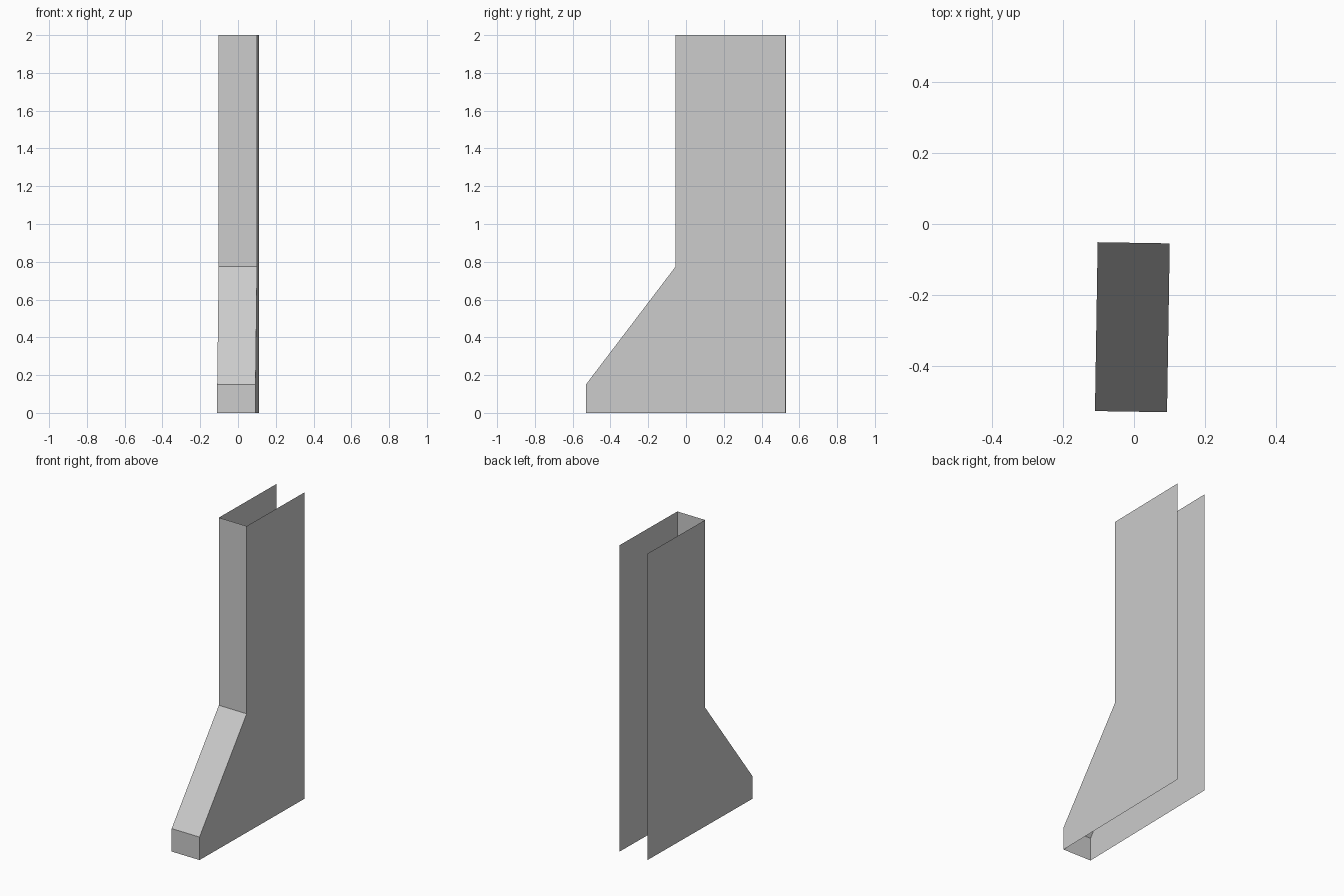
import bpy
from mathutils import Matrix

if "Cube" in bpy.data.objects:
    bpy.data.objects.remove(bpy.data.objects["Cube"])

HALF_WIDTH = 0.1015
YAW = Matrix.Rotation(-0.016, 4, 'Z')   # the whole shell is turned very slightly

# Side outline (y, z): the front edge from floor to top, then the open back edge
FRONT = [(-0.5285, 0.0), (-0.5285, 0.15), (-0.053, 0.775), (-0.053, 2.0)]
BACK = [(0.5285, 2.0), (0.5285, 0.0)]

grey = bpy.data.materials.new("light_grey")
grey.diffuse_color = (0.604, 0.604, 0.604, 1.0)
grey.use_nodes = True
grey.node_tree.nodes["Principled BSDF"].inputs["Base Color"].default_value = grey.diffuse_color


def add_part(name, verts, faces):
    mesh = bpy.data.meshes.new(name)
    mesh.from_pydata(verts, [], faces)
    mesh.transform(YAW)
    mesh.materials.append(grey)
    mesh.update()
    obj = bpy.data.objects.new(name, mesh)
    bpy.context.collection.objects.link(obj)
    return obj


# Thin side panels, mirrored, with normals facing outwards
for name, side in (("left_panel", -1), ("right_panel", 1)):
    outline = [(side * HALF_WIDTH, y, z) for y, z in FRONT + BACK]
    order = list(range(len(outline)))
    add_part(name, outline, [order if side < 0 else order[::-1]])

# Front strip: toe, slope and upright; back, top and bottom stay open
verts = [(s * HALF_WIDTH, y, z) for y, z in FRONT for s in (-1, 1)]
faces = [(2 * i, 2 * i + 1, 2 * i + 3, 2 * i + 2) for i in range(len(FRONT) - 1)]
add_part("front_strip", verts, faces)
